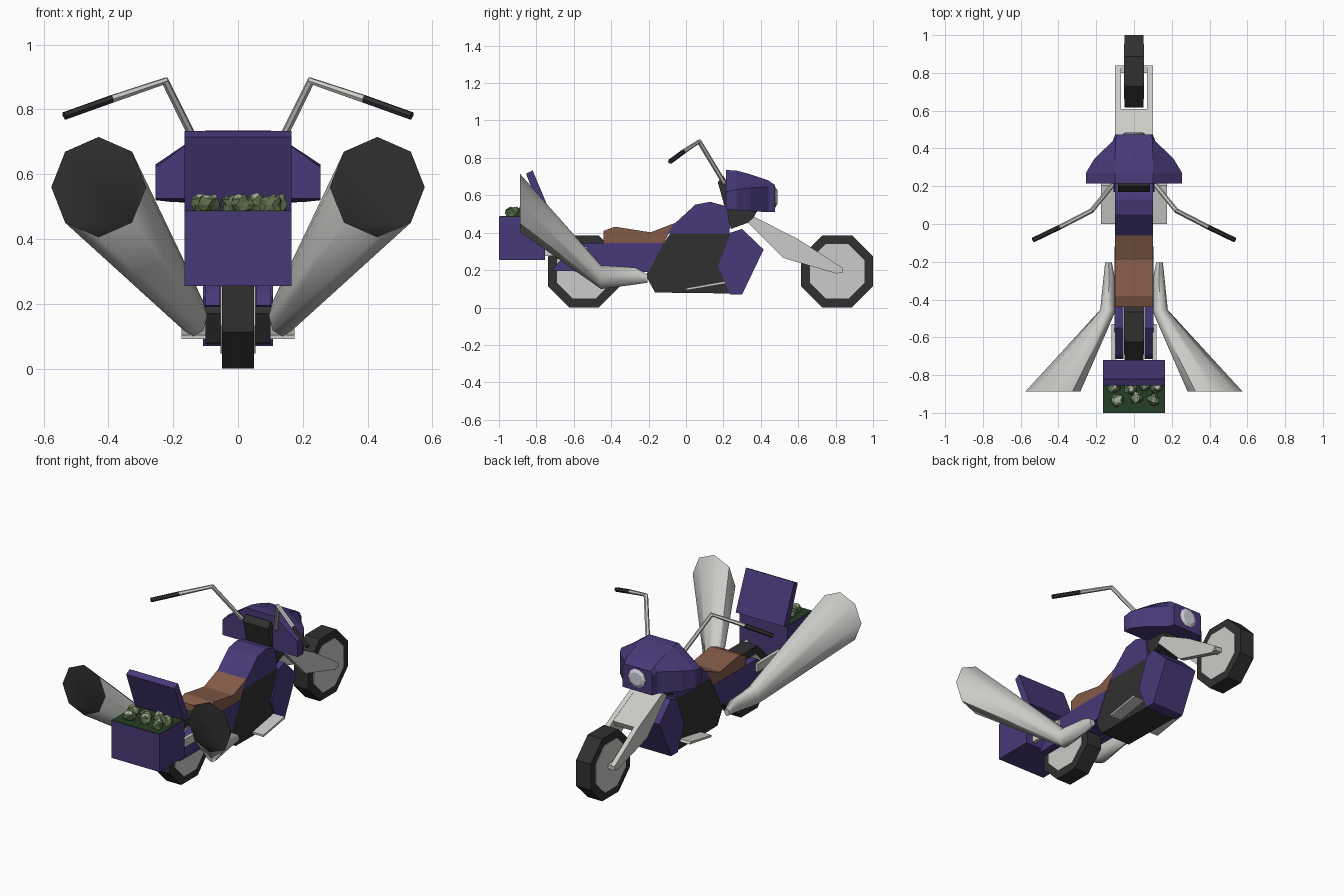
import bpy, bmesh, math, random
from mathutils import Vector

if "Cube" in bpy.data.objects:
    bpy.data.objects.remove(bpy.data.objects["Cube"])

random.seed(4)


def mat(name, r, g, b):
    m = bpy.data.materials.new(name)
    m.diffuse_color = tuple(((c / 255 + 0.055) / 1.055) ** 2.4 for c in (r, g, b)) + (1,)
    m.use_nodes = True
    m.node_tree.nodes["Principled BSDF"].inputs["Base Color"].default_value = m.diffuse_color
    return m


PURPLE = mat("purple paint", 72, 57, 120)
BLACK = mat("black rubber", 48, 48, 48)
METAL = mat("pale metal", 203, 203, 200)
BROWN = mat("brown leather", 132, 91, 73)
DARKGREEN = mat("dark green lining", 38, 62, 40)
GREEN = mat("leaf green", 92, 112, 76)
PALE = mat("pale green", 165, 175, 155)
GLASS = mat("lamp glass", 208, 210, 220)


def finish(name, bm, *mats, mirror=False, smooth=0):
    bmesh.ops.recalc_face_normals(bm, faces=bm.faces)
    me = bpy.data.meshes.new(name)
    bm.to_mesh(me)
    bm.free()
    for m in mats:
        me.materials.append(m)
    ob = bpy.data.objects.new(name, me)
    bpy.context.collection.objects.link(ob)
    if smooth:
        bpy.ops.object.select_all(action='DESELECT')
        ob.select_set(True)
        bpy.context.view_layer.objects.active = ob
        bpy.ops.object.shade_smooth_by_angle(angle=math.radians(smooth))
    if mirror:
        md = ob.modifiers.new("mirror", 'MIRROR')
        md.use_clip = False
        md.use_mirror_merge = False
    return ob


def loft(name, rings, *mats, **kw):
    """Skin equal-length rings of points and cap both ends."""
    bm = bmesh.new()
    vs = [[bm.verts.new(p) for p in r] for r in rings]
    n = len(rings[0])
    for a, b in zip(vs, vs[1:]):
        for i in range(n):
            bm.faces.new((a[i], a[(i + 1) % n], b[(i + 1) % n], b[i]))
    caps = [bm.faces.new(vs[0]), bm.faces.new(vs[-1])]
    if len(mats) > 1:
        caps[1].material_index = 1
    return finish(name, bm, *mats, **kw)


def prism(name, prof, x0, x1, m, **kw):
    """Extrude a (y, z) side profile from x0 to x1."""
    return loft(name, [[(x, y, z) for y, z in prof] for x in (x0, x1)], m, **kw)


def box(name, x0, x1, y0, y1, z0, z1, m, **kw):
    return prism(name, [(y0, z0), (y1, z0), (y1, z1), (y0, z1)], x0, x1, m, **kw)


def ngon(cy, cz, r, n=8):
    return [(cy + r * math.cos((i + .5) * math.tau / n),
             cz + r * math.sin((i + .5) * math.tau / n)) for i in range(n)]


def bar(name, pts, r, m, n=6):
    """Thin mirrored tube along a path."""
    pts = [Vector(p) for p in pts]
    rings = []
    for i, p in enumerate(pts):
        d = pts[min(i + 1, len(pts) - 1)] - pts[max(i - 1, 0)]
        q = d.to_track_quat('Z', 'Y')
        rings.append([p + q @ Vector((r * math.cos(k * math.tau / n), r * math.sin(k * math.tau / n), 0))
                      for k in range(n)])
    return loft(name, rings, m, mirror=True)


# Wheels with hub plates
for tag, cy in (("front", 0.808), ("rear", -0.545)):
    prism(tag + "_tyre", ngon(cy, 0.193, 0.208), -0.05, 0.05, BLACK)
    prism(tag + "_hub", ngon(cy, 0.193, 0.158), 0.048, 0.054, METAL, mirror=True)

# Fork: side prongs, top plate, axle feet
prism("fork_prong", [(0.33, 0.455), (0.365, 0.485), (0.60, 0.365), (0.84, 0.21), (0.81, 0.18), (0.52, 0.265)],
      0.07, 0.10, METAL, mirror=True)
prism("fork_plate", [(0.33, 0.455), (0.365, 0.484), (0.61, 0.358), (0.595, 0.325)], -0.072, 0.072, METAL)
box("axle_foot", 0.045, 0.099, 0.80, 0.838, 0.185, 0.212, METAL, mirror=True)

# Steering head and lamp fairing
prism("steering_head", [(0.17, 0.67), (0.20, 0.705), (0.27, 0.57), (0.38, 0.515), (0.35, 0.46), (0.24, 0.42)],
      -0.085, 0.085, BLACK)
sections = [(0.215, 0.255, 0.525, 0.62, 0.10, 0.735), (0.27, 0.255, 0.52, 0.63, 0.10, 0.732),
            (0.345, 0.21, 0.515, 0.64, 0.10, 0.712), (0.44, 0.112, 0.51, 0.645, 0.098, 0.68),
            (0.475, 0.10, 0.51, 0.635, 0.09, 0.655)]
loft("lamp_fairing", [[(-xo, y, zb), (xo, y, zb), (xo, y, zt), (xt, y, zp), (-xt, y, zp), (-xo, y, zt)]
                      for y, xo, zb, zt, xt, zp in sections], PURPLE)
loft("headlamp", [[(r * math.cos(a), y, 0.59 + r * math.sin(a))
                   for a in [k * math.tau / 10 for k in range(10)]]
                  for y, r in ((0.46, 0.058), (0.478, 0.058), (0.488, 0.04))], GLASS)

# Handlebars and grips
bend, mid, tip = Vector((0.225, 0.07, 0.888)), Vector((0.39, -0.015, 0.832)), Vector((0.535, -0.085, 0.78))
bar("handlebar", [(0.115, 0.205, 0.665), bend, mid], 0.013, METAL)
bar("grip", [mid, tip], 0.013, BLACK)

# Tank, tapering to the top
tank = [(-0.10, 0.395, 0.10), (-0.07, 0.44, 0.10), (0.05, 0.55, 0.10), (0.13, 0.565, 0.10),
        (0.22, 0.54, 0.10), (0.235, 0.43, 0.10), (0.23, 0.395, 0.10)]
loft("tank", [[(s * w, y, z) for y, z, w in tank] for s in (-1, 1)], PURPLE)

# Engine block, front cowl, footboards
prism("engine", [(-0.215, 0.17), (-0.165, 0.08), (0.25, 0.075), (0.26, 0.40), (-0.08, 0.40), (-0.12, 0.345)],
      -0.10, 0.10, BLACK)
prism("front_cowl", [(0.17, 0.22), (0.24, 0.40), (0.30, 0.42), (0.415, 0.31), (0.30, 0.07), (0.235, 0.07)],
      -0.108, 0.108, PURPLE)
prism("footboard", [(0.0, 0.092), (0.0, 0.104), (0.205, 0.14), (0.215, 0.128)], 0.095, 0.175, METAL, mirror=True)

# Seat and rear body
prism("seat", [(-0.44, 0.345), (-0.44, 0.41), (-0.38, 0.432), (-0.19, 0.402), (-0.06, 0.452), (-0.12, 0.345)],
      -0.10, 0.10, BROWN)
prism("rear_side_panel", [(-0.715, 0.195), (-0.69, 0.235), (-0.55, 0.345), (-0.12, 0.345), (-0.2, 0.19)],
      0.055, 0.102, PURPLE, mirror=True)
box("under_seat", -0.056, 0.056, -0.44, -0.12, 0.20, 0.345, PURPLE)

# Flared exhausts: ring centre (x, y, z) and radii, dark open end
rings = [(0.135, -0.205, 0.155, 0.018, 0.022), (0.132, -0.27, 0.168, 0.028, 0.045),
         (0.137, -0.455, 0.163, 0.042, 0.064), (0.43, -0.888, 0.56, 0.146, 0.155)]
loft("exhaust", [[(x + rx * math.cos(k * math.tau / 8), y, z + rz * math.sin(k * math.tau / 8)) for k in range(8)]
                 for x, y, z, rx, rz in rings], METAL, BLACK, mirror=True, smooth=50)

# Cargo box, brackets, open lid, lining
box("cargo_box", -0.165, 0.165, -1.0, -0.755, 0.255, 0.485, PURPLE)
box("box_bracket", 0.098, 0.12, -0.77, -0.53, 0.275, 0.325, METAL, mirror=True)
prism("box_lid", [(-0.765, 0.48), (-0.855, 0.715), (-0.82, 0.733), (-0.72, 0.495)], -0.165, 0.165, PURPLE)
box("box_lining", -0.163, 0.163, -0.998, -0.757, 0.48, 0.488, DARKGREEN)

# Crumpled leafy cargo with pale tops
for i, (x, y) in enumerate([(-0.09, -0.93), (0.015, -0.92), (0.105, -0.93), (-0.11, -0.86),
                            (-0.02, -0.87), (0.06, -0.85), (0.12, -0.86)]):
    bm = bmesh.new()
    bmesh.ops.create_icosphere(bm, subdivisions=2, radius=0.034)
    for v in bm.verts:
        v.co *= random.uniform(0.75, 1.2)
        v.co += Vector((x, y, 0.505))
    bm.normal_update()
    for f in bm.faces:
        if f.calc_center_median().z > 0.531:
            f.material_index = 1
    finish("leaf_bundle_%d" % i, bm, GREEN, PALE)
